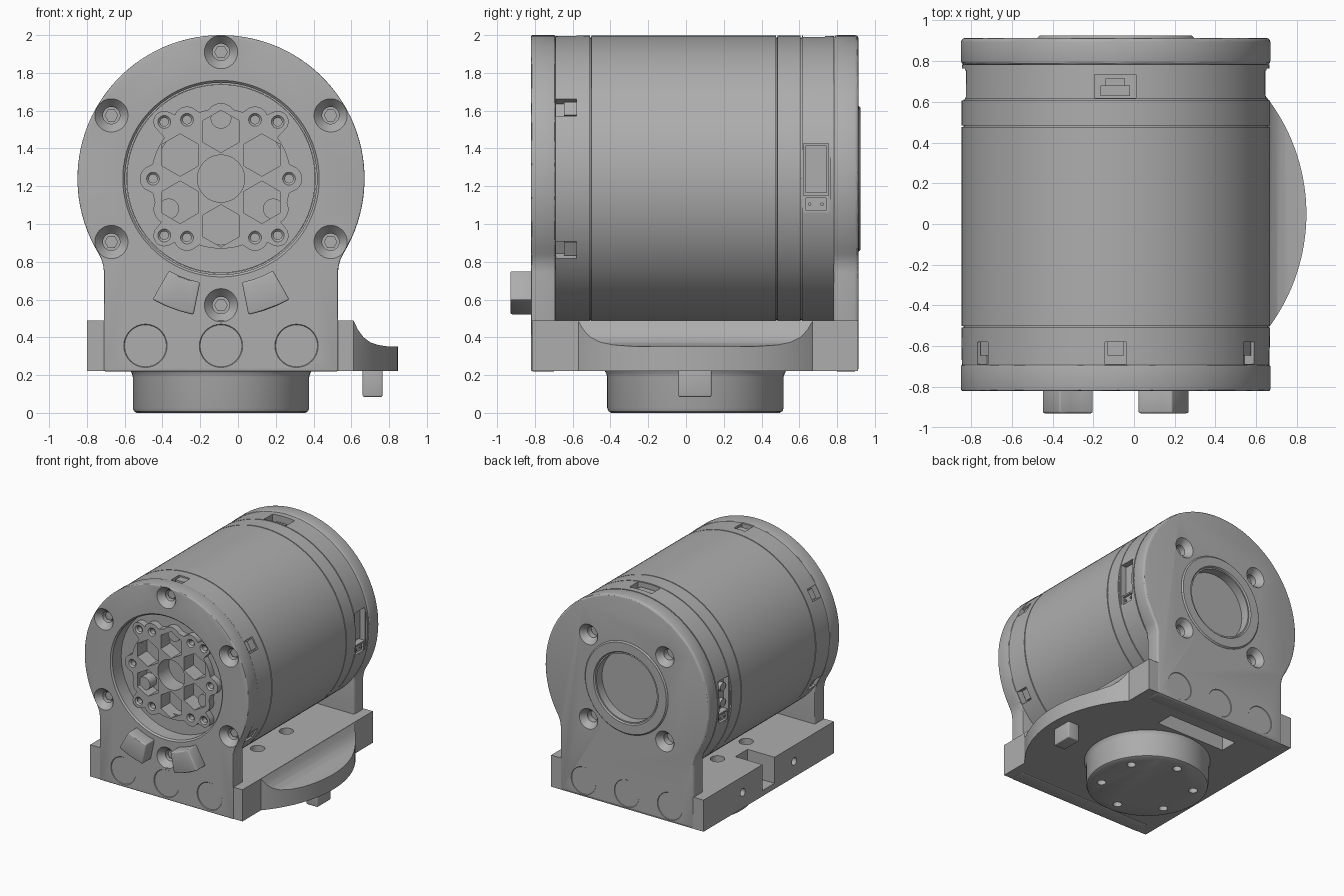
import bpy, bmesh
from math import sin, cos, pi, radians, sqrt, atan2

cube = bpy.data.objects.get("Cube")
if cube:
    bpy.data.objects.remove(cube, do_unlink=True)

grey = bpy.data.materials.new("plain grey")
grey.use_nodes = True
grey.diffuse_color = (0.42, 0.42, 0.42, 1)
grey.node_tree.nodes["Principled BSDF"].inputs["Base Color"].default_value = grey.diffuse_color

CX, CZ, R = -0.09, 1.24, 0.76     # motor axis and radius
BY = 0.05                         # centre of the round foot along y
parts = []


# ---------- helpers ----------
def circle(r, c=(0, 0), n=48):
    return [(c[0] + r * cos(2 * pi * i / n), c[1] + r * sin(2 * pi * i / n)) for i in range(n)]


def rect(u0, u1, v0, v1):
    return [(u0, v0), (u1, v0), (u1, v1), (u0, v1)]


def polar(r, deg, c=(CX, CZ)):
    return c[0] + r * cos(radians(deg)), c[1] + r * sin(radians(deg))


def radial_rect(r0, r1, w, deg):
    a = radians(deg)
    return [(CX + r * cos(a) - s * sin(a), CZ + r * sin(a) + s * cos(a))
            for r, s in ((r0, -w), (r1, -w), (r1, w), (r0, w))]


def loft(bm, sections, axis="Y"):
    """Closed solid through (outline, height) sections along an axis."""
    put = {"X": lambda u, v, h: (h, u, v), "Y": lambda u, v, h: (u, h, v),
           "Z": lambda u, v, h: (u, v, h)}[axis]
    rings = [[bm.verts.new(put(u, v, h)) for u, v in pts] for pts, h in sections]
    for a, b in zip(rings, rings[1:]):
        for i in range(len(a)):
            j = (i + 1) % len(a)
            bm.faces.new((a[i], a[j], b[j], b[i]))
    bm.faces.new(rings[0])
    bm.faces.new(rings[-1])


def solid(*jobs):
    """One mesh from several (sections, axis) jobs."""
    bm = bmesh.new()
    for sections, axis in jobs:
        loft(bm, sections, axis)
    bmesh.ops.recalc_face_normals(bm, faces=bm.faces)
    return bm


def prism(pts, h0, h1, axis="Y"):
    return [(pts, h0), (pts, h1)], axis


def lathe(profile, c, axis="Y", n=48):
    return [(circle(r, c, n), h) for r, h in profile], axis


def make(name, bm, bevel=0):
    me = bpy.data.meshes.new(name)
    bm.to_mesh(me)
    bm.free()
    me.materials.append(grey)
    ob = bpy.data.objects.new(name, me)
    bpy.context.collection.objects.link(ob)
    parts.append(ob)
    if bevel:
        m = ob.modifiers.new("bevel", "BEVEL")
        m.width, m.segments, m.limit_method = bevel, 3, "ANGLE"
        bake(ob)
    return ob


def bake(ob):
    dg = bpy.context.evaluated_depsgraph_get()
    me = bpy.data.meshes.new_from_object(ob.evaluated_get(dg))
    ob.modifiers.clear()
    ob.data = me


def boolean(ob, bm, operation="DIFFERENCE"):
    cutter = make("cutter", bm)
    cutter.hide_render = True
    parts.remove(cutter)
    m = ob.modifiers.new("cut", "BOOLEAN")
    m.object, m.operation, m.solver = cutter, operation, "EXACT"
    bake(ob)
    bpy.data.objects.remove(cutter, do_unlink=True)


def sink(c, y, side, r, r_in, cone, depth):
    """Countersunk hole entering a plate face at y; side is the inward direction."""
    return lathe([(r, y - side * 0.03), (r, y), (r_in, y + side * cone), (r_in, y + side * depth)], c, n=32)


# ---------- end plates: round head with a filleted neck ----------
def plate_outline(neck=0.62, f=0.2, foot=0.22):
    fz = -sqrt((R + f) ** 2 - (neck + f) ** 2)
    a0 = atan2(fz, neck + f)
    arc = [(R * cos(a), R * sin(a)) for a in [a0 + (pi / 2 - a0) * i / 36 for i in range(37)]]
    b1 = a0 + pi
    fil = [(neck + f + f * cos(a), fz + f * sin(a)) for a in [pi + (b1 - pi) * i / 8 for i in range(8)]]
    half = [(neck, foot - CZ)] + fil + arc
    full = half + [(-x, z) for x, z in reversed(half[:-1])]
    return [(CX + x, CZ + z) for x, z in full]


row = [(CX + d, 0.355) for d in (-0.4, 0, 0.4)]
front = make("front_plate", solid(prism(plate_outline(), -0.82, -0.692)), 0.008)
boolean(front, solid(lathe([(0.52, -0.85), (0.52, -0.82), (0.508, -0.808), (0.508, -0.6)], (CX, CZ), n=96),
                     *[sink(polar(0.67, 30 + 60 * i), -0.82, 1, 0.088, 0.045, 0.05, 0.1) for i in range(6)],
                     *[sink(c, -0.82, 1, 0.115, 0.06, 0.07, 0.11) for c in row]))
make("front_screws", solid(*[prism(circle(0.052, c, 24), -0.745, -0.70) for c in row]), 0.005)
make("front_rim_screws", solid(*[prism(circle(0.036, polar(0.67, 30 + 60 * i), 6), -0.75, -0.70)
                                 for i in range(6)]))

back = make("back_plate", solid(prism(plate_outline(), 0.782, 0.914)), 0.02)
boolean(back, solid(lathe([(0.28, 0.84), (0.28, 0.95)], (CX, CZ), n=64),
                    *[sink(polar(0.5, 45 + 90 * i), 0.914, -1, 0.085, 0.045, 0.05, 0.1) for i in range(4)],
                    *[sink(c, 0.914, -1, 0.115, 0.06, 0.07, 0.11) for c in row]))
collar = make("back_collar", solid(lathe([(0.385, 0.905), (0.385, 0.915), (0.375, 0.925)], (CX, CZ), n=64)))
boolean(collar, solid(lathe([(0.28, 0.85), (0.28, 0.9), (0.3, 0.926), (0.3, 0.95)], (CX, CZ), n=64)))
make("back_screws", solid(*[prism(circle(0.052, c, 24), 0.80, 0.84) for c in row]), 0.005)

# ---------- locating tabs on the front plate ----------
for name, s in (("right_tab", -1), ("left_tab", 1)):
    sector = [polar(r, -90 + s * a) for r, angles in ((0.56, (11.4, 17.4, 23.4, 29.5)),
                                                      (0.735, (29.5, 23.4, 17.4, 11.4))) for a in angles]
    make(name, solid(prism(sector, -0.93, -0.81)), 0.01)

# ---------- motor body with seam grooves ----------
profile = [(R - 0.004, -0.692)]
for y in (-0.505, 0.48, 0.61):
    profile += [(R - 0.002, y - 0.004), (R - 0.012, y - 0.003), (R - 0.012, y + 0.003), (R - 0.002, y + 0.004)]
profile += [(R - 0.004, 0.783)]
body = make("motor_body", solid(lathe(profile, (CX, CZ), n=128)))
slots = [30 + 60 * i for i in range(6)]
boolean(body, solid(lathe([(0.5, -0.75), (0.5, -0.58)], (CX, CZ), n=96),
                    *[prism(radial_rect(0.7, 0.8, 0.052, a), -0.687, -0.58) for a in slots]))
make("slot_catches", solid(*[prism(radial_rect(0.69, 0.745, 0.04, a), -0.645, -0.578) for a in slots]))
# side flats, then connector pockets
boolean(body, solid(*[prism(rect(*sorted((CX + s * 0.74, CX + s * 0.9)), 0.6, 1.9), 0.612, 0.765)
                      for s in (-1, 1)]))
boolean(body, solid(*[prism(rect(*sorted((CX + s * 0.67, CX + s * 0.9)), 1.06, 1.425), 0.622, 0.755)
                      for s in (-1, 1)],
                    prism(rect(-0.195, 0.01, 1.9, 2.1), 0.62, 0.735)))

# ---------- connectors ----------
for name, s in (("right_connector", -1), ("left_connector", 1)):
    def deep(d0, d1):
        return sorted((CX + s * d0, CX + s * d1))
    conn = make(name, solid(prism(rect(0.632, 0.745, 1.165, 1.415), *deep(0.66, 0.70), "X"),
                            prism(rect(0.622, 0.755, 1.06, 1.15), *deep(0.66, 0.735), "X"),
                            *[prism(circle(0.036, (0.68, z), 24), *deep(0.69, 0.73), "X") for z in (1.22, 1.355)]))
    boolean(conn, solid(prism(rect(0.635, 0.74, 1.072, 1.138), *deep(0.715, 0.8), "X")))
    make(name + "_pins", solid(*[prism(circle(0.009, (y, 1.105), 8), *deep(0.7, 0.73), "X")
                                 for y in (0.655, 0.72)]))
make("top_connector", solid(prism(rect(-0.165, -0.02, 1.88, 1.96), 0.63, 0.68),
                            prism(rect(-0.14, -0.045, 1.88, 1.95), 0.68, 0.715)))

# ---------- output hub: lobed flange with honeycomb pockets ----------
bosses = [(0.36, 60 * i, 0.07) for i in range(6)] + [(0.425, 45 + 90 * i, 0.058) for i in range(4)]
bosses += [(0.32, d, 0.08) for d in (90, 210, 330)]


def lobed(deg):
    reach = [0.37]
    for r, at, b in bosses:
        d = radians(deg - at)
        off = r * sin(d)
        if cos(d) > 0 and abs(off) < b:
            reach.append(r * cos(d) + sqrt(b * b - off * off))
    return polar(max(reach), deg)


make("hub_base", solid(prism(circle(0.499, (CX, CZ), 96), -0.585, -0.57)))
ring = make("hub_floor", solid(prism(circle(0.499, (CX, CZ), 96), -0.70, -0.58)))
boolean(ring, solid(lathe([(0.35, -0.8), (0.35, -0.5)], (CX, CZ))))
hub = make("output_hub", solid(prism([lobed(2 * i) for i in range(180)], -0.755, -0.59)))
boolean(hub, solid(prism(circle(0.125, (CX, CZ)), -0.8, -0.61),
                   *[prism([polar(0.112, 60 * k + a, polar(0.25, a)) for k in range(6)], -0.8, -0.63)
                     for a in slots]))
boolean(hub, solid(*[sink(polar(r, a), -0.755, 1, 0.034, 0.022, 0.012, 0.06) for r, a, b in bosses[:10]]))
make("hub_pins", solid(*[prism(circle(0.055, polar(0.32, a), 24), -0.72, -0.6) for a in (90, 210, 330)]))

# ---------- mounting base ----------
base = make("base_block", solid(prism(rect(-0.8, 0.612, -0.815, 0.91), 0.223, 0.488, "Z")))
boolean(base, solid(prism(rect(-0.9, -0.55, BY - 0.08, BY + 0.08), 0.27, 0.6, "Z"),
                    *[prism(circle(0.055, (CX + sx * 0.37, BY + sy * 0.19), 24), 0.38, 0.6, "Z")
                      for sx in (-1, 1) for sy in (-1, 1)],
                    *[prism(circle(0.032, (BY + d, 0.355), 24), -0.9, -0.7, "X") for d in (-0.34, 0.34)],
                    prism(rect(-0.42, 0.22, 0.55, 0.7), 0.1, 0.36, "Z")))

# side lobe: concave top, trimmed round
sweep = [(0.5, 0.223), (0.9, 0.223), (0.9, 0.35), (0.79, 0.352), (0.74, 0.36), (0.70, 0.374),
         (0.665, 0.4), (0.635, 0.44), (0.613, 0.486), (0.5, 0.486)]
lobe = make("side_lobe", solid(prism(sweep, -0.75, 0.85)))
boolean(lobe, solid(prism(circle(0.937, (CX, BY), 160), 0.1, 0.6, "Z")), "INTERSECT")
make("index_pin", solid(prism(rect(0.66, 0.765, BY - 0.09, BY + 0.085), 0.085, 0.25, "Z")), 0.008)

# round foot with bolt circle
foot = make("round_foot", solid(lathe([(0.445, 0), (0.46, 0.008), (0.467, 0.025), (0.467, 0.19),
                                       (0.473, 0.21), (0.485, 0.23)], (CX, BY), "Z", 96)))
boolean(foot, solid(*[prism(circle(0.034, polar(0.355, a, (CX, BY)), 24), -0.1, 0.12, "Z") for a in slots]))

# ---------- smooth curved faces, keep edges sharp ----------
bpy.ops.object.select_all(action="DESELECT")
for ob in parts:
    ob.select_set(True)
bpy.context.view_layer.objects.active = parts[0]
bpy.ops.object.shade_smooth_by_angle(angle=radians(30))
